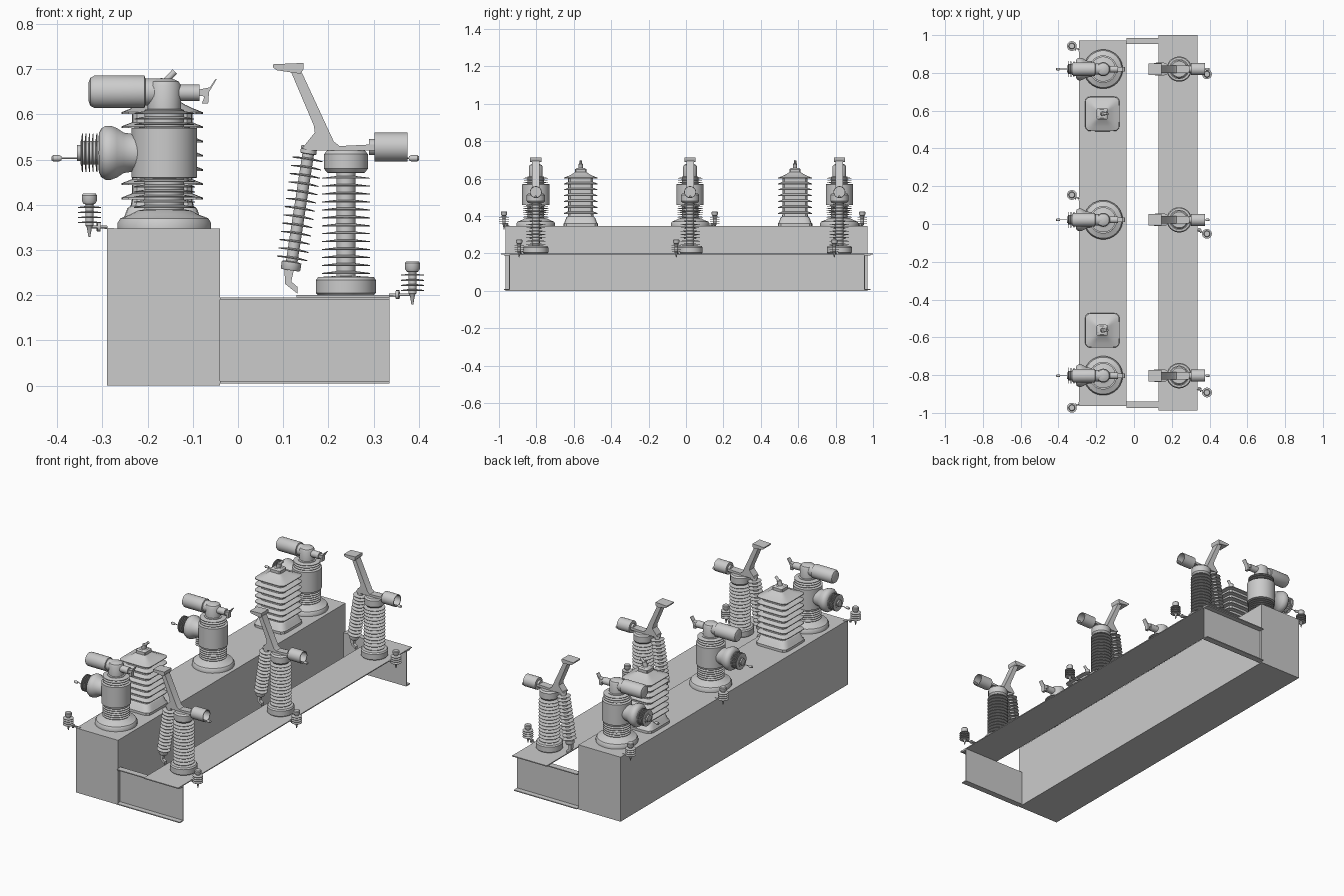
import bpy, bmesh, math
from mathutils import Vector


def finish(name, bm, angle=35):
    bmesh.ops.recalc_face_normals(bm, faces=bm.faces)
    me = bpy.data.meshes.new(name)
    bm.to_mesh(me)
    bm.free()
    me.shade_smooth()
    me.set_sharp_from_angle(angle=math.radians(angle))
    ob = bpy.data.objects.new(name, me)
    bpy.context.collection.objects.link(ob)
    return ob


def lathe(name, profile, origin, axis=(0, 0, 1), segs=28, square=False):
    """Sweep (radius, height) points round an axis; square gives a rounded square section."""
    bm = bmesh.new()
    q = Vector((0, 0, 1)).rotation_difference(Vector(axis).normalized())
    o = Vector(origin)
    rings = []
    for r, h in profile:
        ring = []
        for i in range(segs):
            a = 2 * math.pi * (i + 0.5) / segs
            c, s = math.cos(a), math.sin(a)
            k = r / (abs(c) ** 8 + abs(s) ** 8) ** 0.125 if square else r
            ring.append(bm.verts.new(o + q @ Vector((k * c, k * s, h))))
        rings.append(ring)
    for a, b in zip(rings, rings[1:]):
        for i in range(segs):
            j = (i + 1) % segs
            bm.faces.new((a[i], a[j], b[j], b[i]))
    bm.faces.new(rings[0])
    bm.faces.new(rings[-1])
    return finish(name, bm)


def rod(name, p, q, r, segs=12):
    d = Vector(q) - Vector(p)
    return lathe(name, [(r, 0), (r, d.length)], p, d, segs)


def sheds(core, rim, start, end, n, thick=0.006):
    """Profile of n thin conical discs on a core."""
    pts = [(core, start)]
    step = (end - start) / n
    for i in range(n):
        z = start + (i + 0.3) * step
        pts += [(core, z), (rim, z), (rim, z + 0.002), (core, z + thick)]
    return pts + [(core, end)]


def box(name, x, y, z):
    bm = bmesh.new()
    bmesh.ops.create_cube(bm, size=1)
    for v in bm.verts:
        v.co = Vector([(m[0] + m[1]) / 2 + c * (m[1] - m[0]) for m, c in zip((x, y, z), v.co)])
    return finish(name, bm)


def slab(name, outline, y, half):
    """Extrude an x-z outline across y."""
    bm = bmesh.new()
    f = bm.faces.new([bm.verts.new((a, y - half, b)) for a, b in outline])
    ext = bmesh.ops.extrude_face_region(bm, geom=[f])
    bmesh.ops.translate(bm, vec=(0, 2 * half, 0),
                        verts=[v for v in ext["geom"] if isinstance(v, bmesh.types.BMVert)])
    return finish(name, bm)


# Housing, mounting rail and end channels
C = 0.006
box("housing", (-0.29, -0.04), (C - 0.97, C + 0.965), (0, 0.347))
box("mounting_rail", (0.13, 0.335), (C - 0.994, C + 0.994), (0.195, 0.2))
for s, n in ((-1, "front"), (1, "back")):
    ya, yb = sorted((C + s * 0.947, C + s * 0.952))
    fa, fb = sorted((C + s * 0.947, C + s * 0.98))
    box(n + "_end_web", (-0.04, 0.335), (ya, yb), (0.005, 0.195))
    box(n + "_end_top_flange", (-0.04, 0.335), (fa, fb), (0.19, 0.195))
    box(n + "_end_bottom_flange", (-0.04, 0.335), (fa, fb), (0.005, 0.01))


def breaker_pole(y):
    x = -0.163
    prof = [(0.104, 0.347), (0.104, 0.36), (0.098, 0.37), (0.075, 0.379), (0.06, 0.387)]
    prof += sheds(0.044, 0.068, 0.39, 0.458, 6)
    prof += [(0.073, 0.46), (0.073, 0.57)]
    prof += sheds(0.044, 0.066, 0.573, 0.61, 3)
    prof += [(0.037, 0.612), (0.037, 0.664), (0.032, 0.673), (0.018, 0.679), (0.004, 0.68)]
    lathe("pole_body", prof, (x, y, 0))
    # side bushing: flared collar, then sheds
    side = [(0.042, 0.04), (0.042, 0.07), (0.045, 0.09), (0.055, 0.105), (0.06, 0.118),
            (0.06, 0.13), (0.054, 0.14), (0.043, 0.145)]
    side += sheds(0.026, 0.043, 0.146, 0.186, 5, 0.004) + [(0.018, 0.186), (0.018, 0.193)]
    lathe("side_bushing", side, (x, y, 0.515), (-1, 0, 0))
    rod("side_terminal_rod", (-0.35, y, 0.503), (-0.395, y, 0.503), 0.002)
    lathe("side_terminal_clamp", [(0.005, 0), (0.007, 0.004), (0.007, 0.018), (0.004, 0.022)],
          (-0.391, y, 0.503), (-1, 0, 0), 12)
    # top cylinder and connection
    lathe("top_cylinder", [(0.03, 0), (0.03, 0.042), (0.036, 0.044), (0.036, 0.155),
                           (0.031, 0.164), (0.02, 0.168)], (x, y, 0.65), (-1, 0, 0))
    rod("top_connector", (x, y, 0.648), (-0.085, y, 0.648), 0.018, 20)
    slab("contact_clip", [(-0.087, 0.655), (-0.062, 0.66), (-0.05, 0.678), (-0.047, 0.678),
                          (-0.064, 0.65), (-0.066, 0.624), (-0.08, 0.624), (-0.074, 0.64), (-0.087, 0.641)], y, 0.012)


def voltage_transformer(y):
    o = (-0.168, y, 0)
    prof = [(0.092, 0.347), (0.092, 0.36), (0.087, 0.365), (0.077, 0.392), (0.07, 0.397)]
    for i in range(7):
        z = 0.412 + i * 0.0315
        prof += [(0.067, z), (0.09, z), (0.09, z + 0.004), (0.067, z + 0.013)]
    prof += [(0.05, 0.622), (0.03, 0.635), (0.03, 0.65), (0.022, 0.656)]
    lathe("transformer_body", prof, o, segs=40, square=True)
    rod("transformer_stud", (-0.168, y, 0.65), (-0.16, y, 0.678), 0.012)
    rod("transformer_terminal", (-0.162, y, 0.672), (-0.14, y, 0.695), 0.007)


def switch_post(y):
    x = 0.239
    prof = [(0.062, 0.2), (0.067, 0.205), (0.067, 0.233), (0.062, 0.24), (0.03, 0.242)]
    prof += sheds(0.021, 0.053, 0.242, 0.47, 13)
    prof += [(0.042, 0.471), (0.049, 0.48), (0.049, 0.512), (0.042, 0.52)]
    lathe("post_insulator", prof, (x, y, 0))
    # raised arm with top plate and foot
    slab("support_arm", [(0.115, 0.70), (0.168, 0.575), (0.17, 0.56), (0.142, 0.525), (0.155, 0.52),
                         (0.305, 0.52), (0.305, 0.534), (0.225, 0.53), (0.212, 0.54), (0.138, 0.70)], y, 0.02)
    slab("arm_top_plate", [(0.077, 0.705), (0.085, 0.698), (0.138, 0.69), (0.145, 0.70),
                           (0.145, 0.714), (0.077, 0.711)], y, 0.03)
    # hollow contact cup
    lathe("contact_cup", [(0.018, 0), (0.018, 0.012), (0.032, 0.012), (0.032, 0.085),
                          (0.028, 0.085), (0.028, 0.025)], (0.29, y, 0.528), (1, 0, 0))
    rod("line_terminal_rod", (0.31, y, 0.503), (0.385, y, 0.503), 0.002)
    lathe("line_terminal_clamp", [(0.005, 0), (0.007, 0.004), (0.007, 0.018), (0.004, 0.022)],
          (0.379, y, 0.503), (1, 0, 0), 12)
    # leaning insulator and its latch
    top, low = Vector((0.158, y, 0.53)), Vector((0.116, y, 0.255))
    length = (top - low).length
    prof = [(0.02, 0), (0.022, 0.003), (0.022, 0.018), (0.013, 0.02)]
    prof += sheds(0.013, 0.034, 0.02, length - 0.018, 13, 0.005)
    prof += [(0.018, length - 0.017), (0.018, length)]
    lathe("leaning_insulator", prof, low, top - low, 24)
    slab("latch_hook", [(0.103, 0.258), (0.104, 0.225), (0.132, 0.203), (0.132, 0.218),
                        (0.118, 0.23), (0.124, 0.258)], y, 0.009)


def arrester(x, y, z, edge, lean):
    prof = [(0.002, 0), (0.006, 0.022), (0.009, 0.025)]
    prof += sheds(0.009, 0.026, 0.027, 0.072, 4, 0.004)
    prof += [(0.013, 0.073), (0.017, 0.08), (0.017, 0.092), (0.014, 0.096)]
    lathe("surge_arrester", prof, (x, y, z), segs=20)
    s = 1 if x > 0 else -1
    rod("arrester_bracket", (x, y, z + 0.022), (edge, y + lean, z + 0.022), 0.003)
    rod("arrester_washer", (edge + s * 0.015, y + lean * 0.7, z + 0.022),
        (edge + s * 0.022, y + lean * 0.65, z + 0.022), 0.01)
    box("arrester_tab", (edge - 0.005, edge + 0.016), (y + lean - 0.01, y + lean + 0.01), (z + 0.017, z + 0.020))


# Three phases, with two transformers between them
for y, left, right in ((-0.803, -0.973, -0.892), (0.022, 0.154, -0.052), (0.82, 0.942, 0.793)):
    breaker_pole(y)
    switch_post(y)
    arrester(-0.329, left, 0.329, -0.29, 0.02 if left < 0 else -0.02)
    arrester(0.386, right, 0.179, 0.335, 0.02)
for y in (-0.563, 0.583):
    voltage_transformer(y)
